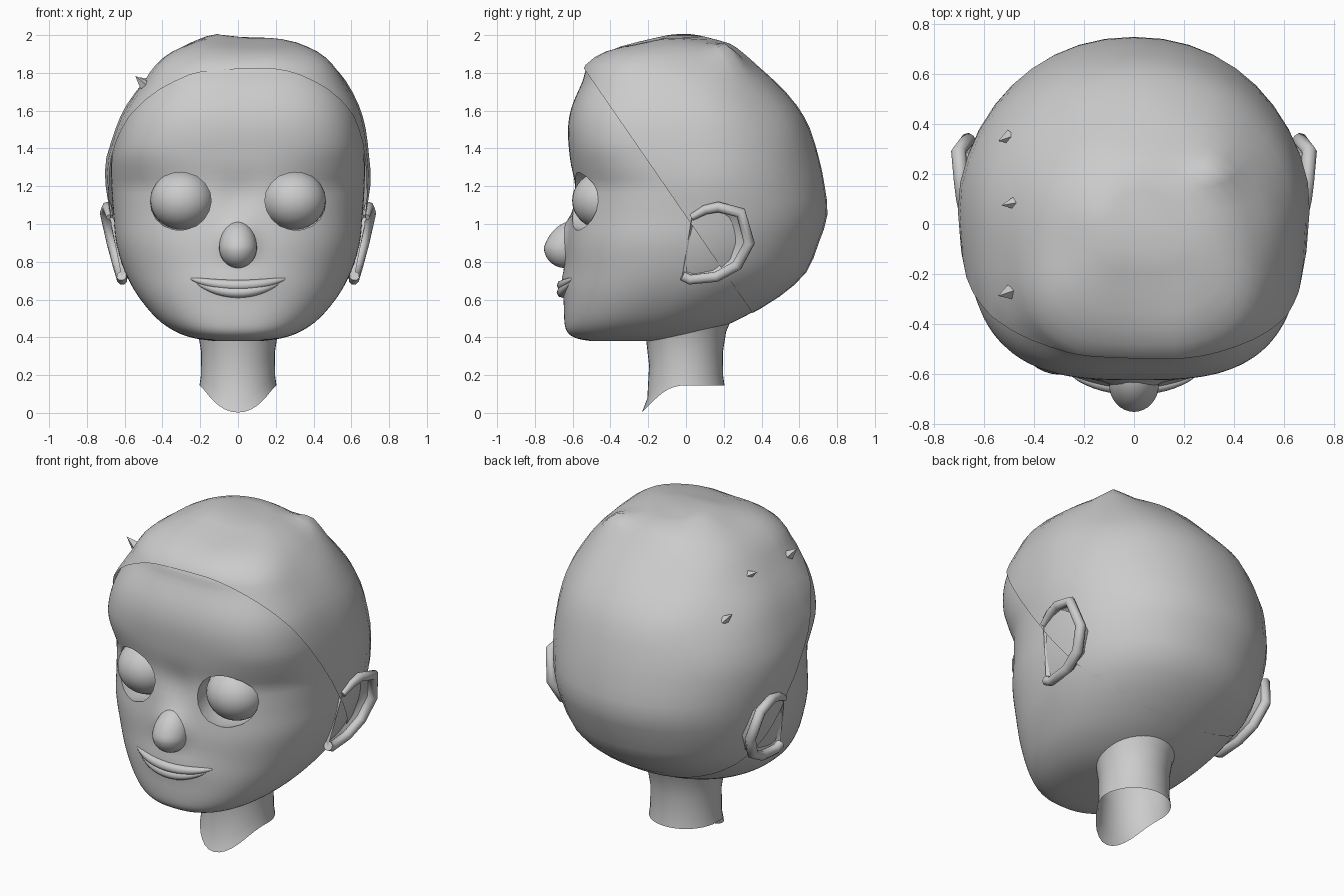
import bpy, bmesh, math
from mathutils import Vector, noise

if "Cube" in bpy.data.objects:
    bpy.data.objects.remove(bpy.data.objects["Cube"])

clay = bpy.data.materials.new("plain grey")
clay.use_nodes = True
clay.diffuse_color = (0.6, 0.6, 0.6, 1)
clay.node_tree.nodes["Principled BSDF"].inputs["Base Color"].default_value = (0.6, 0.6, 0.6, 1)


def finish(obj, angle=40):
    obj.data.materials.clear()
    obj.data.materials.append(clay)
    bpy.ops.object.select_all(action="DESELECT")
    obj.select_set(True)
    bpy.context.view_layer.objects.active = obj
    bpy.ops.object.shade_smooth_by_angle(angle=math.radians(angle))
    return obj


def from_bmesh(name, bm):
    bmesh.ops.recalc_face_normals(bm, faces=bm.faces)
    mesh = bpy.data.meshes.new(name)
    bm.to_mesh(mesh)
    bm.free()
    obj = bpy.data.objects.new(name, mesh)
    bpy.context.collection.objects.link(obj)
    return obj


def skin(rings, cap=True):
    """Join closed loops of points into a tube."""
    bm = bmesh.new()
    loops = [[bm.verts.new(p) for p in ring] for ring in rings]
    for a, b in zip(loops, loops[1:]):
        for i in range(len(a)):
            j = (i + 1) % len(a)
            bm.faces.new((a[i], a[j], b[j], b[i]))
    if cap:
        bm.faces.new(loops[0])
        bm.faces.new(loops[-1])
    return bm


def ellipsoid(name, centre, size, segments=32, rings=20):
    bm = bmesh.new()
    bmesh.ops.create_uvsphere(bm, u_segments=segments, v_segments=rings, radius=1)
    for v in bm.verts:
        v.co = Vector(centre) + Vector(a * b for a, b in zip(v.co, size))
    return from_bmesh(name, bm)


def tube(name, points, radii):
    """Tapered round tube along a path."""
    curve = bpy.data.curves.new(name, "CURVE")
    curve.dimensions = "3D"
    curve.bevel_depth = 1
    curve.bevel_resolution = 2
    curve.use_fill_caps = True
    spline = curve.splines.new("POLY")
    spline.points.add(len(points) - 1)
    for sp, p, r in zip(spline.points, points, radii):
        sp.co = (*p, 1)
        sp.radius = r
    obj = bpy.data.objects.new(name, curve)
    bpy.context.collection.objects.link(obj)
    bpy.ops.object.select_all(action="DESELECT")
    obj.select_set(True)
    bpy.context.view_layer.objects.active = obj
    bpy.ops.object.convert(target="MESH")
    return finish(bpy.context.view_layer.objects.active, 60)


# Skull sections: height, half width, front, back
SECTIONS = [
    (.38, .12, -.5, -.15), (.395, .23, -.58, -.02), (.43, .33, -.63, .12),
    (.5, .43, -.645, .29), (.62, .53, -.645, .49), (.75, .6, -.635, .63),
    (.9, .645, -.63, .69), (1.05, .66, -.61, .735), (1.2, .67, -.595, .72),
    (1.35, .67, -.615, .69), (1.5, .645, -.625, .64), (1.62, .6, -.605, .57),
    (1.75, .52, -.55, .46), (1.83, .46, -.52, .38), (1.9, .38, -.42, .3),
    (1.945, .27, -.27, .23), (1.97, .14, -.13, .13)]


def section(u):
    """Smooth interpolation through the sections."""
    i = min(int(u), len(SECTIONS) - 2)
    t = u - i
    pick = [Vector(SECTIONS[min(max(i + k, 0), len(SECTIONS) - 1)]) for k in (-1, 0, 1, 2)]
    a, b, c, d = pick
    return b + (c - a) * t / 2 + (a - b * 2.5 + c * 2 - d / 2) * t**2 + (b * 1.5 - a / 2 - c * 1.5 + d / 2) * t**3


def power(v, n):
    return math.copysign(abs(v) ** (2 / n), v)


def skull_ring(u, count):
    z, half, front, back = section(u)
    mid, lean = (front + back) / 2, .035 * min(max((z - 1.35) / .4, 0), 1)
    brow = 2.4 + .6 * min(max((z - 1.2) / .2, 0), 1)
    ring = []
    for k in range(count):
        a = math.tau * k / count
        n = brow if math.sin(a) < 0 else 2.1
        ring.append(Vector((lean + half * power(math.cos(a), n),
                            mid + (back - mid) * power(math.sin(a), n), z)))
    return ring


def bump(p, q, r, s):
    return math.exp(-((p / r) ** 2 + (q / s) ** 2))


def face_y(x, z):
    """Front surface of the face."""
    i = next(k for k, s in enumerate(SECTIONS) if s[0] > z)
    a, b = Vector(SECTIONS[i - 1]), Vector(SECTIONS[i])
    _, half, front, back = a.lerp(b, (z - a[0]) / (b[0] - a[0]))
    mid = (front + back) / 2
    return mid + (front - mid) * (1 - abs(x / half) ** 2.4) ** (1 / 2.4)


# Head with nose bridge, muzzle and brow relief
steps = 4
rings = [skull_ring(i / steps, 144) for i in range((len(SECTIONS) - 1) * steps + 1)]
for ring in rings:
    for p in ring:
        if p.y < -.2:
            p.y -= .06 * bump(p.x, p.z - .92, .085, .09) + .02 * bump(p.x, p.z - .7, .2, .07)
            p.y += .02 * bump(p.x, p.z - 1.15, .1, .1)
head = from_bmesh("head", skin(rings))

# Eye sockets
for side in (-1, 1):
    cutter = ellipsoid("socket_cutter", (side * .297, -.48, 1.12), (.172, .3, .162), 14, 10)
    cutter.hide_render = True
    mod = head.modifiers.new("socket", "BOOLEAN")
    mod.operation = "DIFFERENCE"
    mod.solver = "EXACT"
    mod.object = cutter
    bpy.context.view_layer.objects.active = head
    bpy.ops.object.modifier_apply(modifier=mod.name)
    bpy.data.objects.remove(cutter)
    finish(ellipsoid("left_eye" if side > 0 else "right_eye", (side * .297, -.435, 1.125), (.168, .168, .155)))
finish(head, 45)

# Hair shell, cut along a slanted hairline, with loose peaks
shell = skin([skull_ring(i / 2, 40) for i in range((len(SECTIONS) - 1) * 2 + 1)], False)
shell.faces.new([v for v in shell.verts][-40:])
bmesh.ops.recalc_face_normals(shell, faces=shell.faces)
shell.normal_update()
for v in shell.verts:
    x, y, z = v.co
    v.co += v.normal * (.004 + .01 * min(max(z - .5, 0) * 2, 1) + .015 * max(z - 1, 0) * noise.noise(v.co * 4))
    v.co.x += math.copysign(.018, x) * bump(y - .1, z - 1.25, .3, .15)
    if z > 1.5:
        v.co.z += .02 * bump(x + .13, y, .12, .15) + .055 * bump(x - .33, y - .22, .07, .07)
for point, normal in (((0, 0, 1.04), (0, .58, .4)), ((0, 0, .5), (0, 0, 1))):
    bmesh.ops.bisect_plane(shell, geom=shell.verts[:] + shell.edges[:] + shell.faces[:],
                           plane_co=point, plane_no=normal, clear_inner=True)
finish(from_bmesh("hair", shell), 50)

# Loose tufts of hair
for x, y, z, dx in ((-.5, .08, 1.76, -.06), (-.52, .34, 1.6, -.03), (-.52, -.28, 1.76, -.03), (-.1, -.17, 1.94, .03)):
    bm = bmesh.new()
    bmesh.ops.create_cone(bm, cap_ends=True, segments=4, radius1=.03, radius2=0, depth=.07)
    lean = Vector((dx, -.01, .03)).to_track_quat("Z", "Y")
    for v in bm.verts:
        v.co = lean @ v.co + Vector((x, y, z))
    finish(from_bmesh("hair_tuft", bm))

# Nose: rounded tip, narrowing upwards into the bridge
nose = ellipsoid("nose", (0, -.64, .875), (.1, .112, .108))
for v in nose.data.vertices:
    rise = max(v.co.z - .875, 0)
    v.co.y += rise * .35
    v.co.z += rise * .3
finish(nose)

# Lips follow the face in a smile
for name, reach, low, high, thick, out in (("upper_lip", .25, .675, .71, .024, .014),
                                           ("lower_lip", .22, .638, .69, .024, .012)):
    path, radii = [], []
    for k in range(17):
        t = k / 8 - 1
        x, z = reach * t, low + (high - low) * t * t
        path.append((x, face_y(x, z) - out * (1 - t * t), z))
        radii.append(.005 + thick * (1 - t * t) ** .7)
    tube(name, path, radii)

# Ears: rounded rim around a shallow bowl, with a back wall into the head
OUTLINE = [(.03, 1.035), (.1, 1.075), (.17, 1.09), (.29, 1.06), (.335, .9),
           (.27, .78), (.16, .72), (.02, .705), (-.02, .725)]
for side in (-1, 1):
    label = "left" if side > 0 else "right"
    rim = [Vector((side * (.682 + .2 * (z - 1.05) + .02 * bump(y - .3, z - 1, .1, .2)), y, z)) for y, z in OUTLINE]
    tube(label + "_ear_rim", rim, [.018, .025, .028, .03, .03, .03, .029, .028, .027])
    middle = sum(rim, Vector()) / len(rim)
    bowl = [[p.lerp(middle, shrink) - Vector((side * depth, 0, 0)) for p in rim]
            for shrink, depth in ((.55, .045), (.2, .035), (0, 0), (.06, .05), (.2, .16))]
    finish(from_bmesh(label + "_ear", skin(bowl)), 50)

# Neck: open tube with a pointed front flap
neck = []
for t in (0, .15, .5, .8, 1):
    ring = []
    for k in range(40):
        a = math.tau * k / 40
        c = max(-math.sin(a), 0)
        low, top = .145 - .143 * c ** 2.5, .5
        r = .192 + .012 * (1 - t) ** 6 + .05 * t ** 4 + .03 * c ** 4 * (1 - t) ** 8
        ring.append((r * math.cos(a), r * math.sin(a), low + (top - low) * t))
    neck.append(ring)
finish(from_bmesh("neck", skin(neck, False)))
